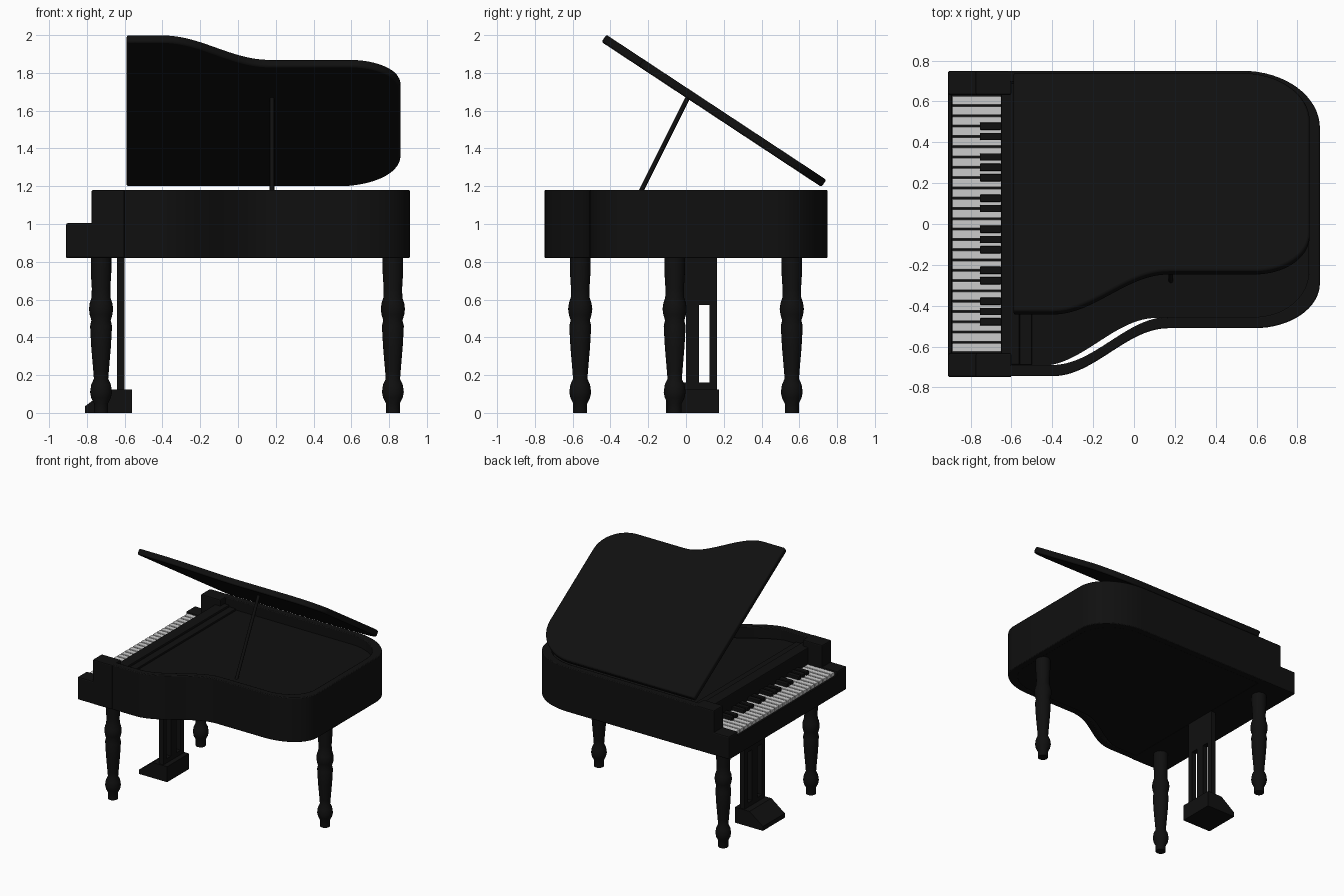
import bpy, bmesh, math
from mathutils import Matrix, Vector

cube = bpy.data.objects.get("Cube")
if cube:
    bpy.data.objects.remove(cube, do_unlink=True)


def material(name, value):
    mat = bpy.data.materials.new(name)
    mat.use_nodes = True
    mat.diffuse_color = (value, value, value, 1)
    mat.node_tree.nodes["Principled BSDF"].inputs["Base Color"].default_value = (value, value, value, 1)
    return mat


BLACK = material("black lacquer", 0.005)
IVORY = material("ivory", 0.6)


def finish(name, bm, mat=BLACK, bevel=0.0, smooth=True):
    bmesh.ops.recalc_face_normals(bm, faces=bm.faces)
    mesh = bpy.data.meshes.new(name)
    bm.to_mesh(mesh)
    bm.free()
    mesh.materials.append(mat)
    obj = bpy.data.objects.new(name, mesh)
    bpy.context.collection.objects.link(obj)
    if bevel:
        mod = obj.modifiers.new("soft edges", 'BEVEL')
        mod.width = bevel
        mod.segments = 2
        mod.limit_method = 'ANGLE'
        mod.angle_limit = math.radians(40)
    if smooth:
        bpy.ops.object.select_all(action='DESELECT')
        obj.select_set(True)
        bpy.context.view_layer.objects.active = obj
        bpy.ops.object.shade_smooth_by_angle(angle=math.radians(35))
    return obj


def add_box(bm, x, y, z):
    size = [b - a for a, b in (x, y, z)]
    mid = [(a + b) / 2 for a, b in (x, y, z)]
    bmesh.ops.create_cube(bm, size=1, matrix=Matrix.Translation(mid) @ Matrix.Diagonal((*size, 1)))


def box(name, x, y, z, bevel=0.0):
    bm = bmesh.new()
    add_box(bm, x, y, z)
    return finish(name, bm, BLACK, bevel, False)


def prism(name, points, depth, bevel=0.0):
    """Extrude a closed 3D polygon along the depth vector."""
    bm = bmesh.new()
    face = bm.faces.new([bm.verts.new(p) for p in points])
    new = bmesh.ops.extrude_face_region(bm, geom=[face])["geom"]
    bmesh.ops.translate(bm, vec=depth, verts=[v for v in new if isinstance(v, bmesh.types.BMVert)])
    return finish(name, bm, BLACK, bevel)


def outline(x0, inset, z, shift=0.0):
    """Open path round the wing-shaped case, from the bent side to the straight side."""
    low, mid, top, right = -0.745 + inset, -0.51 + inset, 0.75 - inset, 0.91 - inset
    path = [(x0, low, z)]
    for i in range(25):
        t = i / 24
        ease = (1 - math.cos(math.pi * t)) / 2
        path.append((-0.4 + 0.57 * t + shift, low + (mid - low) * ease, z))
    for cx, ry, start in ((0.59, 0.22, -90), (0.53, 0.28, 0)):
        cy = mid + ry if start else top - ry
        for i in range(17):
            a = math.radians(start + 90 * i / 16)
            path.append((cx + (right - cx) * math.cos(a), cy + ry * math.sin(a), z))
    path.append((x0, top, z))
    return path


# Case: curved rim and soundboard
prism("rim", outline(-0.62, 0, 0.82) + outline(-0.62, 0.055, 0.82)[::-1], (0, 0, 0.36), 0.006)
prism("soundboard", outline(-0.62, 0.05, 0.822, -0.06), (0, 0, 0.278))

# Keyboard end of the case
box("key_bed", (-0.9, -0.6), (-0.74, 0.74), (0.82, 0.95))
box("key_slip", (-0.91, -0.892), (-0.745, 0.745), (0.82, 0.975), 0.004)
for side, s in (("left", 1), ("right", -1)):
    y = sorted((s * 0.632, s * 0.75))
    box(side + "_key_arm", (-0.91, -0.75), y, (0.82, 1.005), 0.01)
    box(side + "_cheek", (-0.775, -0.6), y, (0.82, 1.18), 0.008)
box("fallboard", (-0.65, -0.56), (-0.69, 0.69), (0.9, 1.13), 0.006)
box("front_rail", (-0.56, -0.5), (-0.69, 0.69), (1.0, 1.115), 0.004)

# Keys
KEYS = 25
WIDTH = 1.26 / KEYS
bm = bmesh.new()
for i in range(KEYS):
    y = 0.63 - i * WIDTH
    add_box(bm, (-0.89, -0.65), (y - WIDTH + 0.004, y - 0.004), (0.94, 0.998))
finish("white_keys", bm, IVORY, 0.004, False)

bm = bmesh.new()
for i in range(3, KEYS - 2):
    if (i - 3) % 7 not in (2, 6):
        y = 0.63 - i * WIDTH
        add_box(bm, (-0.755, -0.65), (y - 0.018, y + 0.018), (0.96, 1.025))
finish("black_keys", bm, BLACK, 0.005, False)

# Raised lid, hinged along the straight side
lid = prism("lid", [(x, y - 0.7, z) for x, y, z in outline(-0.59, 0.05, -0.023)], (0, 0, 0.046), 0.01)
lid.location = (0, 0.73, 1.215)
lid.rotation_euler = (math.radians(-33.4), 0, 0)

# Lid prop
foot, head = Vector((0.18, -0.28, 1.09)), Vector((0.18, 0.01, 1.67))
bm = bmesh.new()
bmesh.ops.create_cone(bm, cap_ends=True, segments=12, radius1=0.012, radius2=0.012, depth=(head - foot).length)
prop = finish("lid_prop", bm)
prop.location = (foot + head) / 2
prop.rotation_euler = (head - foot).to_track_quat('Z', 'Y').to_euler()

# Turned legs: radius and height pairs
PROFILE = [(0.037, 0), (0.037, 0.05), (0.052, 0.08), (0.058, 0.11), (0.052, 0.15), (0.038, 0.18),
           (0.041, 0.22), (0.052, 0.35), (0.058, 0.46), (0.051, 0.49), (0.06, 0.52), (0.064, 0.55),
           (0.06, 0.58), (0.05, 0.61), (0.049, 0.66), (0.054, 0.74), (0.054, 0.83)]


def leg(name, x, y):
    bm = bmesh.new()
    n = 24
    rings = []
    for r, z in PROFILE:
        rings.append([bm.verts.new((r * math.cos(math.tau * k / n), r * math.sin(math.tau * k / n), z))
                      for k in range(n)])
    for a, b in zip(rings, rings[1:]):
        for k in range(n):
            j = (k + 1) % n
            bm.faces.new((a[k], a[j], b[j], b[k]))
    bm.faces.new(rings[0])
    bm.faces.new(rings[-1])
    finish(name, bm).location = (x, y, 0)


leg("front_leg_right", -0.725, -0.56)
leg("front_leg_left", -0.725, 0.56)
leg("tail_leg", 0.82, -0.06)

# Pedal support: top panel, three posts, sill and sloped pedal box
MID = 0.035
post_x = (-0.64, -0.6)
box("pedal_panel", post_x, (MID - 0.13, MID + 0.13), (0.57, 0.83))
box("pedal_sill", post_x, (MID - 0.13, MID + 0.13), (0.1, 0.16))
for name, offset, half in (("right", -0.11, 0.02), ("middle", 0, 0.035), ("left", 0.11, 0.02)):
    box("pedal_post_" + name, post_x, (MID + offset - half, MID + offset + half), (0.15, 0.58))
section = [(-0.81, 0), (-0.81, 0.035), (-0.69, 0.125), (-0.56, 0.125), (-0.56, 0)]
prism("pedal_box", [(x, MID - 0.14, z) for x, z in section], (0, 0.28, 0))
